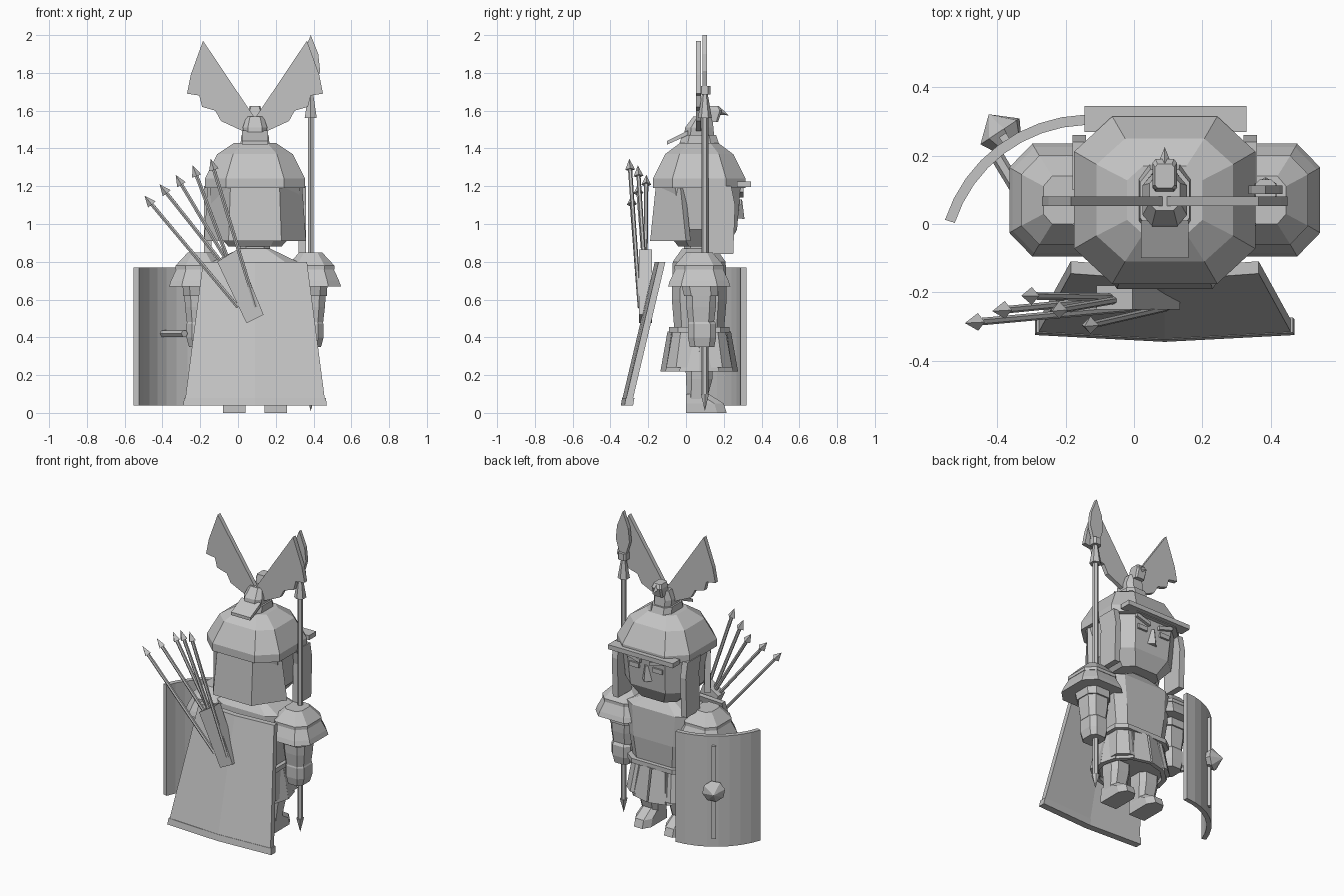
import bpy, bmesh, math
from mathutils import Vector

cube = bpy.data.objects.get("Cube")
if cube:
    bpy.data.objects.remove(cube, do_unlink=True)

stone = bpy.data.materials.new("plain grey")
stone.use_nodes = True
GREY = (0.55, 0.55, 0.55, 1)
stone.diffuse_color = GREY
stone.node_tree.nodes["Principled BSDF"].inputs["Base Color"].default_value = GREY

CX = 0.09   # the figure's own centre line
CY = 0.07   # depth of the figure's centre


def finish(name, bm):
    bmesh.ops.recalc_face_normals(bm, faces=bm.faces)
    bmesh.ops.translate(bm, verts=bm.verts, vec=(CX, 0, 0))
    mesh = bpy.data.meshes.new(name)
    bm.to_mesh(mesh)
    bm.free()
    mesh.materials.append(stone)
    ob = bpy.data.objects.new(name, mesh)
    bpy.context.collection.objects.link(ob)
    return ob


def skin(name, rings):
    """Join rings of points with side faces and close both ends."""
    bm = bmesh.new()
    rows = [[bm.verts.new(p) for p in ring] for ring in rings]
    n = len(rows[0])
    for a, b in zip(rows, rows[1:]):
        for i in range(n):
            j = (i + 1) % n
            bm.faces.new((a[i], a[j], b[j], b[i]))
    bm.faces.new(rows[0])
    bm.faces.new(rows[-1])
    return finish(name, bm)


def loft(name, x, levels, cut=0.42):
    """Stack of chamfered rectangles: (z, half width, half depth, centre y)."""
    k = 1 - cut
    outline = [(1, k), (k, 1), (-k, 1), (-1, k), (-1, -k), (-k, -1), (k, -1), (1, -k)]
    return skin(name, [[(x + u * hx, cy + v * hy, z) for u, v in outline]
                       for z, hx, hy, cy in levels])


def plate(name, pts, lo, hi, axis):
    """Flat outline extruded along one axis."""
    def place(p, d):
        q = list(p)
        q.insert(axis, d)
        return q
    return skin(name, [[place(p, d) for p in pts] for d in (lo, hi)])


def box(name, x, y, z):
    return plate(name, [(x[0], y[0]), (x[1], y[0]), (x[1], y[1]), (x[0], y[1])], z[0], z[1], 2)


def rod(name, a, b, r1, r2, sides=6):
    a, b = Vector(a), Vector(b)
    bm = bmesh.new()
    bmesh.ops.create_cone(bm, cap_ends=True, segments=sides, radius1=r1, radius2=r2,
                          depth=(b - a).length)
    turn = Vector((0, 0, 1)).rotation_difference(b - a).to_matrix()
    bmesh.ops.rotate(bm, verts=bm.verts, cent=(0, 0, 0), matrix=turn)
    bmesh.ops.translate(bm, verts=bm.verts, vec=(a + b) / 2)
    return finish(name, bm)


# Head, helmet dome and peak
loft("head", 0, [(0.88, 0.14, 0.13, 0.09), (0.97, 0.22, 0.19, 0.08), (1.2, 0.24, 0.22, CY)])
loft("helmet_dome", 0, [(1.19, 0.265, 0.245, CY), (1.24, 0.265, 0.245, CY),
                        (1.37, 0.2, 0.18, CY), (1.43, 0.11, 0.1, CY)])
box("helmet_peak", (-0.235, 0.24), (0.27, 0.345), (1.195, 1.225))

# Neck guard: three flared panels at the back of the helmet
guard_top = [(-0.25, -0.03), (-0.13, -0.16), (0.13, -0.16), (0.25, -0.03)]
guard_low = [(-0.27, 0.0), (-0.14, -0.19), (0.14, -0.19), (0.27, 0.0)]
for i, part in enumerate(("right", "middle", "left")):
    outer = [(*guard_low[i], 0.91), (*guard_low[i + 1], 0.91),
             (*guard_top[i + 1], 1.2), (*guard_top[i], 1.2)]
    inner = [(x * 0.9, y + 0.025, z) for x, y, z in outer]
    skin("neck_guard_" + part, [outer, inner])

# Face and cheek guards
rod("nose", (0, 0.275, 1.03), (0, 0.285, 1.13), 0.035, 0.012, 4)
for s, side in ((-1, "right"), (1, "left")):
    box("eye_" + side, sorted((s * 0.05, s * 0.12)), (0.27, 0.295), (1.1, 1.13))
    plate("brow_" + side, [(s * 0.035, 1.14), (s * 0.14, 1.17), (s * 0.14, 1.195), (s * 0.035, 1.165)],
          0.27, 0.305, 1)
    foot = [(s * 0.23, 0.12), (s * 0.27, 0.12), (s * 0.27, 0.26), (s * 0.23, 0.26)]
    skin("cheek_guard_" + side, [[(x, y - 0.01, 0.84) for x, y in foot],
                                 [(x, y, 1.1) for x, y in foot],
                                 [(x, y - 0.02, 1.2) for x, y in foot]])

# Winged bird crest
loft("crest_base", 0, [(1.41, 0.078, 0.11, CY), (1.47, 0.072, 0.09, CY)])
loft("crest_body", 0, [(1.46, 0.06, 0.08, CY), (1.51, 0.065, 0.075, CY),
                       (1.57, 0.045, 0.05, 0.09)])
loft("crest_head", 0, [(1.54, 0.034, 0.04, 0.13), (1.6, 0.036, 0.045, 0.145),
                       (1.625, 0.028, 0.035, 0.14)], 0.25)
rod("crest_beak", (0, 0.17, 1.6), (0, 0.225, 1.575), 0.022, 0.0, 4)
plate("crest_tail", [(-0.1, 1.42), (0.01, 1.47), (0.01, 1.495), (-0.1, 1.44)], -0.07, 0.07, 0)
feathers = [(0.0, 1.56), (0.275, 1.97), (0.34, 1.79), (0.36, 1.69), (0.295, 1.68),
            (0.28, 1.62), (0.21, 1.6), (0.18, 1.545), (0.05, 1.485), (0.0, 1.49)]
for s, side in ((-1, "right"), (1, "left")):
    plate("crest_wing_" + side, [(s * x, z) for x, z in feathers], 0.052, 0.08, 1)

# Torso, belt and skirt flaps
loft("torso", 0, [(0.42, 0.18, 0.13, CY), (0.6, 0.205, 0.145, CY), (0.8, 0.225, 0.14, CY),
                  (0.87, 0.08, 0.09, CY)], 0.3)
loft("neck", 0, [(0.84, 0.08, 0.08, CY), (0.92, 0.08, 0.08, CY)])
loft("belt", 0, [(0.425, 0.21, 0.16, CY), (0.455, 0.21, 0.16, CY)], 0.3)
loft("skirt", 0, [(0.24, 0.21, 0.175, CY), (0.43, 0.185, 0.14, CY)], 0.3)
for i in range(12):
    a = math.radians(30 * i + 15)
    out = Vector((math.cos(a), math.sin(a) * 0.88, 0))
    along = Vector((-math.sin(a), math.cos(a), 0))
    ends = []
    for z, r, w in ((0.22, 0.225, 0.055), (0.43, 0.185, 0.042)):
        mid = out * r + Vector((0, CY, z))
        ends.append([mid - along * w, mid + along * w,
                     mid + along * w - out * 0.03, mid - along * w - out * 0.03])
    skin(f"skirt_flap_{i + 1}", ends)

# Arms, shoulder guards, legs and boots
for s, side in ((-1, "right"), (1, "left")):
    x = s * 0.295
    loft("shoulder_guard_" + side, x, [(0.76, 0.125, 0.13, CY), (0.78, 0.125, 0.13, CY),
                                       (0.85, 0.06, 0.07, CY)])
    loft("shoulder_rim_" + side, x, [(0.67, 0.16, 0.165, CY), (0.7, 0.15, 0.155, CY),
                                     (0.775, 0.115, 0.12, CY)])
    loft("upper_arm_" + side, x, [(0.62, 0.085, 0.09, 0.08), (0.7, 0.09, 0.1, CY)])
    loft("forearm_" + side, x, [(0.48, 0.066, 0.068, 0.08), (0.56, 0.075, 0.078, 0.08),
                                (0.63, 0.08, 0.08, 0.08)])
    loft("hand_" + side, x, [(0.35, 0.055, 0.065, 0.085), (0.4, 0.068, 0.075, 0.085),
                             (0.47, 0.068, 0.075, 0.085), (0.5, 0.055, 0.06, 0.08)])
    loft("leg_" + side, s * 0.11, [(0.05, 0.055, 0.05, 0.055), (0.18, 0.07, 0.07, CY),
                                   (0.3, 0.075, 0.075, CY)])
    skin("boot_" + side, [[(s * 0.11 + u * w, y, z) for u, y in
                           ((-1, 0.0), (1, 0.0), (1, toe - 0.05), (0.5, toe), (-0.5, toe), (-1, toe - 0.05))]
                          for z, w, toe in ((0.0, 0.06, 0.215), (0.05, 0.06, 0.2), (0.1, 0.055, 0.12))])

# Cape hanging off the back with a central ridge and a hem
def cape_sheet(name, top, low, thick):
    rings = []
    for u in (-1, 0, 1):
        ridge = -0.02 * (1 - abs(u))
        edge = []
        for half, y, z, off in ((*top, 0), (*low, 0), (*low, thick), (*top, thick)):
            edge.append((u * half, y + ridge + off, z))
        rings.append(edge)
    skin(name, rings)


cape_sheet("cape", (0.275, -0.145, 0.8), (0.37, -0.318, 0.07), 0.036)
cape_sheet("cape_hem", (0.375, -0.318, 0.08), (0.38, -0.325, 0.04), 0.045)

# Quiver and arrows
plate("quiver", [(-0.045, 0.475), (0.045, 0.52), (-0.095, 0.865), (-0.2, 0.8)], -0.25, -0.18, 1)
arrows = [(-0.585, -0.29, 1.15, -0.09, 0.56), (-0.505, -0.255, 1.21, -0.1, 0.7),
          (-0.42, -0.21, 1.26, -0.11, 0.74), (-0.33, -0.255, 1.31, -0.1, 0.7),
          (-0.235, -0.3, 1.345, 0.005, 0.56)]
for i, (x, y, z, bx, bz) in enumerate(arrows):
    tip, base = Vector((x, y, z)), Vector((bx, -0.245 if i in (0, 4) else -0.215, bz))
    back = tip + (base - tip).normalized() * 0.06
    rod(f"arrow_shaft_{i + 1}", base, back, 0.011, 0.011)
    rod(f"arrow_head_{i + 1}", back, tip, 0.026, 0.0, 4)

# Spear in the left hand
SX, SY = 0.295, 0.1
rod("spear_shaft", (SX, SY, 0.1), (SX, SY, 1.6), 0.018, 0.018)
rod("spear_spike", (SX, SY, 0.1), (SX, SY, 0.01), 0.025, 0.0)
rod("spear_socket", (SX, SY, 1.56), (SX, SY, 1.69), 0.037, 0.015)
loft("spear_collar", SX, [(1.685, 0.03, 0.03, SY), (1.73, 0.03, 0.03, SY)])
blade = [(0.02, 1.71), (0.05, 1.81), (0.04, 1.9), (0, 2.0), (-0.04, 1.9), (-0.05, 1.81), (-0.02, 1.71)]
plate("spear_blade", [(SX + x, z) for x, z in blade], 0.088, 0.112, 1)

# Curved shield at the right hand, with its rib and boss
HUB = Vector((-0.22, -0.125, 0))


def on_shield(deg, r, z=0.0):
    a = math.radians(deg)
    return HUB + Vector((math.cos(a) * r, math.sin(a) * r, z))


steps = [162 - 70 * i / 8 for i in range(9)]
skin("shield", [[on_shield(d, r, z) for r, z in ((0.445, 0.04), (0.445, 0.77), (0.415, 0.77), (0.415, 0.04))]
                for d in steps])
skin("shield_rib", [[on_shield(d, r, z) for d, r in ((122, 0.43), (122, 0.462), (125, 0.462), (125, 0.43))]
                    for z in (0.1, 0.71)])
rod("boss_base", on_shield(123.5, 0.43, 0.42), on_shield(123.5, 0.475, 0.42), 0.045, 0.07, 8)
rod("boss_point", on_shield(123.5, 0.475, 0.42), on_shield(123.5, 0.535, 0.42), 0.07, 0.0, 8)
rod("shield_grip", on_shield(140, 0.2, 0.42), on_shield(130, 0.42, 0.42), 0.02, 0.02)
